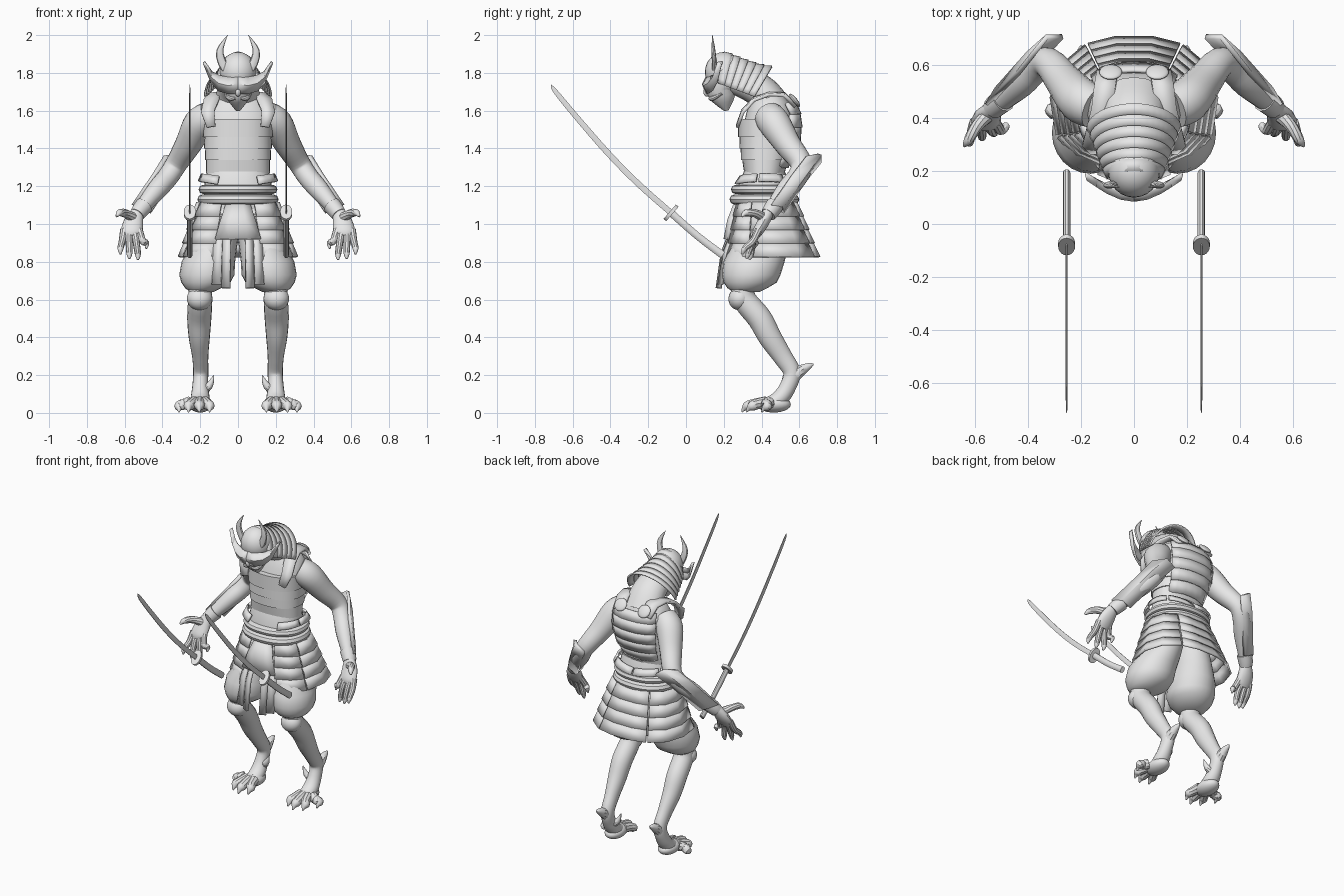
import bpy, bmesh, math
from mathutils import Vector, Matrix

steel = bpy.data.materials.new("plain_grey")
steel.diffuse_color = (0.8, 0.8, 0.8, 1)


def finish(name, bm, mirror=False, thick=0):
    bmesh.ops.recalc_face_normals(bm, faces=bm.faces)
    me = bpy.data.meshes.new(name)
    bm.to_mesh(me)
    bm.free()
    me.materials.append(steel)
    ob = bpy.data.objects.new(name, me)
    bpy.context.collection.objects.link(ob)
    if thick:
        s = ob.modifiers.new("thickness", 'SOLIDIFY')
        s.thickness, s.offset = thick, 0
    if mirror:
        ob.modifiers.new("mirror", 'MIRROR')
    return ob


def loft(name, rings, mirror=False, closed=True, thick=0):
    """Skin a list of point rings; closed rings get end caps."""
    bm = bmesh.new()
    vs = [[bm.verts.new(p) for p in r] for r in rings]
    n = len(vs[0])
    for a, b in zip(vs, vs[1:]):
        for i in range(n if closed else n - 1):
            j = (i + 1) % n
            bm.faces.new((a[i], a[j], b[j], b[i]))
    if closed:
        bm.faces.new(vs[0])
        bm.faces.new(vs[-1])
    return finish(name, bm, mirror, thick)


def smooth_path(pts, k):
    """Catmull-Rom through points of any dimension."""
    p = [pts[0]] + list(pts) + [pts[-1]]
    out = []
    for a, b, c, d in zip(p, p[1:], p[2:], p[3:]):
        for s in range(k):
            t = s / k
            out.append([0.5 * (2*B + (C-A)*t + (2*A-5*B+4*C-D)*t*t + (3*B-A-3*C+D)*t**3)
                        for A, B, C, D in zip(a, b, c, d)])
    return out + [list(pts[-1])]


def tube(name, pts, n=14, k=4, mirror=False):
    """Tapered tube; each point is x, y, z, radius across x, other radius."""
    pts = smooth_path([p if len(p) == 5 else (*p, p[3]) for p in pts], k)
    c = [Vector(p[:3]) for p in pts]
    rings = []
    for i, p in enumerate(pts):
        t = (c[min(i + 1, len(c) - 1)] - c[max(i - 1, 0)]).normalized()
        u = Vector((1, 0, 0))
        u = (u - t * u.dot(t)).normalized()
        w = t.cross(u)
        rings.append([c[i] + u * max(p[3], .001) * math.cos(a) + w * max(p[4], .001) * math.sin(a)
                      for a in (2 * math.pi * j / n for j in range(n))])
    return loft(name, rings, mirror)


def oval(a, cx, cy, z, rx, ry, pw):
    f = lambda v: math.copysign(abs(v) ** pw, v)
    return (cx + rx * f(math.cos(a)), cy + ry * f(math.sin(a)), z)


def stack(name, rows, n=32, pw=.85, mirror=False):
    """Horizontal ovals; each row is z, centre x, centre y, rx, ry."""
    return loft(name, [[oval(2 * math.pi * i / n, cx, cy, z, rx, ry, pw) for i in range(n)]
                       for z, cx, cy, rx, ry in rows], mirror)


def ball(name, c, s, tilt=0, mirror=False):
    bm = bmesh.new()
    bmesh.ops.create_uvsphere(bm, u_segments=24, v_segments=14, radius=1)
    m = Matrix.Translation(c) @ Matrix.Rotation(tilt, 4, 'X') @ Matrix.Diagonal((*s, 1))
    bmesh.ops.transform(bm, matrix=m, verts=bm.verts)
    return finish(name, bm, mirror)


def sheet(name, rows, thick=.012, mirror=False):
    return loft(name, rows, mirror, False, thick)


# Helmet bowl, mask and neck
ball("helmet_bowl", (0, .2, 1.805), (.098, .1, .105))
tube("face_mask", [(0, .21, 1.78, .085, .09), (0, .185, 1.72, .076, .08),
                   (0, .2, 1.66, .056, .062), (0, .215, 1.6, .012)])
ball("mask_nose", (0, .112, 1.7), (.016, .02, .026))
tube("mask_cheek", [(.015, .125, 1.665, .008), (.045, .14, 1.665, .013), (.068, .19, 1.69, .006)], 8, mirror=True)
tube("neck", [(0, .47, 1.6, .13, .1), (0, .41, 1.69, .115, .09), (0, .33, 1.74, .1, .085), (0, .25, 1.77, .08)], 20)


# Neck guard of overlapping arched plates
def arch(t, grow):
    end = Vector((0, .17 + .19 * t, 1.745 - .07 * t))
    apex = Vector((0, .2 + .25 * t, 1.908 - .1 * t + .02 * t ** 4))
    w = (.098 + .07 * t) * grow
    return [end + (apex - end) * grow * math.sin(a) + Vector((w * math.cos(a), 0, 0))
            for a in (math.pi * i / 20 for i in range(21))]


for i in range(6):
    sheet(f"neck_guard_{i}", [arch(i / 6, 1), arch((i + 1) / 6 + .01, 1.045)], .01)

# Forehead crest and horns
crest = [(0, .1, 1.79, 1.69), (.05, .108, 1.775, 1.69), (.1, .13, 1.785, 1.705),
         (.14, .155, 1.805, 1.75), (.18, .18, 1.86, 1.85)]
sheet("forehead_crest", [[(x, y + .015, hi), (x, y - .01, (hi + lo) / 2), (x, y + .01, lo)]
                         for x, y, hi, lo in crest], .012, True)
tube("horn", [(.04, .15, 1.78, .018, .012), (.082, .15, 1.85, .023, .013),
              (.095, .145, 1.92, .018, .011), (.055, .14, 2, .001)], 10, mirror=True)

# Chest armour in stepped bands, shoulders, banded back plate
zs = [1.27, 1.34, 1.4, 1.46, 1.555]
rows = []
for a, b in zip(zs, zs[1:]):
    for z, g in ((a, .007), (b, 0)):
        t = (z - 1.27) / .285
        rows.append((z, 0, .415 + .02 * t, .163 + .022 * t + g, .1 + .06 * t ** .7 + g))
stack("chest_armour", rows)
stack("shoulders", [(1.5, 0, .44, .18, .14), (1.59, 0, .445, .18, .125),
                    (1.65, 0, .445, .145, .1), (1.69, 0, .44, .09, .075)])
back = [(1.3, .53, .13), (1.37, .57, .145), (1.44, .595, .155), (1.51, .605, .16), (1.58, .6, .16), (1.64, .578, .15)]
for i, (lo, hi) in enumerate(zip(back, back[1:])):
    sheet(f"back_plate_{i}", [[(s * w, y + g - .05 * abs(s) ** 3, z) for s in (-1, -.75, -.35, 0, .35, .75, 1)]
                              for (z, y, w), g in ((lo, .006), (hi, 0))], .014)
strap = [(.272, 1.52, .12, .165), (.3, 1.6, .125, .195), (.36, 1.665, .1, .18),
         (.44, 1.695, .08, .16), (.52, 1.69, .07, .15), (.58, 1.63, .06, .14)]
sheet("shoulder_strap", [[(a, y, z), (b, y, z - .01)] for y, z, a, b in strap], .018, True)
ball("back_disc", (.088, .575, 1.655), (.043, .043, .014), -.9, True)

# Waist flange and rope sash
stack("waist", [(1.08, 0, .42, .18, .14), (1.2, 0, .415, .18, .14), (1.3, 0, .415, .16, .1)])
for i, (a0, a1) in enumerate([(-62, -12), (-8, 35), (40, 89)]):
    ang = [math.radians(a0 + (a1 - a0) * j / 4) for j in range(5)]
    sheet(f"waist_flange_{i}", [[oval(a, 0, .415, z + .025 * abs(math.cos(a)), rx, ry, .85) for a in ang]
                                for z, rx, ry in ((1.24, .19, .14), (1.2, .207, .17))], .014, True)
for i, (z, rx, ry, r) in enumerate([(1.183, .185, .153, .024), (1.13, .188, .158, .027)]):
    loft(f"sash_{i}", [[oval(2 * math.pi * j / 36, 0, .415, z + r * math.sin(b), rx + r * math.cos(b),
                             ry + r * math.cos(b), .9) for j in range(36)]
                       for b in (-1.57, -.8, 0, .8, 1.57)])

# Skirt panels of flared, angular bands
for nm, a0, a1, mir in (("back", 60, 120, False), ("side", -24, 58, True), ("front", -70, -26, True)):
    seg = 2 if nm == "front" else 3
    ang = [math.radians(a0 + (a1 - a0) * j / seg) for j in range(seg + 1)]
    for i in range(4):
        pair = []
        for t, g in ((i / 4, 0), ((i + 1) / 4 + .015, .008)):
            pair.append([oval(a, 0, .425 + .03 * t, 1.115 - .285 * t, .215 + .09 * t + g,
                              .16 + .085 * t + g, .85) for a in ang])
        sheet(f"skirt_{nm}_{i}", pair, .012, mir)

# Front apron and hanging strips
sheet("front_apron", [[(s * w, y + .03 * abs(s), z) for s in (-1, -.4, .4, 1)]
                      for z, y, w in ((1.11, .25, .06), (1.02, .215, .09), (.92, .195, .12))], .018)
for i, (x0, x1, zb) in enumerate([(.04, .08, .66), (.085, .13, .68)]):
    sheet(f"hanging_strip_{i}", [[(x0 * k, y + .01 * i, z), (x1 * k, y + .02 + .01 * i, z)]
                                 for z, y, k in ((1.05, .27, .9), (.85, .19, 1), (zb, .163, 1.05))], .014, True)

# Baggy trousers
stack("trouser_leg", [(1.1, .07, .42, .1, .12), (.98, .1, .41, .11, .14), (.88, .13, .39, .125, .15),
                      (.8, .157, .36, .142, .162), (.73, .165, .345, .146, .155), (.69, .17, .34, .13, .14),
                      (.66, .185, .325, .095, .105), (.64, .19, .32, .06, .07)], 24, 1, True)

# Clawed legs
tube("shin", [(.2, .3, .68, .06), (.2, .31, .6, .064), (.205, .39, .5, .064, .066),
              (.205, .445, .4, .056, .062), (.2, .51, .3, .043, .052), (.197, .56, .215, .04, .046),
              (.2, .54, .14, .042, .044), (.2, .5, .08, .05, .045), (.2, .45, .05, .05, .04)], 18, mirror=True)
ball("knee_pad", (.203, .285, .605), (.068, .06, .062), -.4, True)
tube("heel_spur", [(.2, .55, .18, .035, .04), (.2, .61, .225, .03, .03), (.2, .655, .25, .016), (.2, .675, .257, .004)],
     10, mirror=True)
tube("dewclaw", [(.18, .53, .12, .025), (.148, .52, .15, .018), (.128, .515, .2, .002)], 10, mirror=True)
ball("foot_pad", (.2, .465, .045), (.06, .09, .043), 0, True)
for i, (x, y) in enumerate([(.15, .32), (.205, .295), (.262, .32), (.312, .4)]):
    bx, by = .2 + (x - .2) * .5, .44 + (y - .4) * .2
    tube(f"toe_{i}", [(bx, by, .055, .033), ((bx + x) / 2, (by + y) / 2 + .005, .047, .029),
                      (x, y + .03, .036, .027), (x, y + .012, .022, .014), (x, y, .004, .003)], 10, mirror=True)

# Arms with forearm guards
tube("arm", [(.15, .44, 1.57, .08), (.205, .47, 1.53, .085), (.265, .54, 1.42, .07), (.325, .61, 1.32, .058),
             (.37, .59, 1.25, .055), (.43, .53, 1.18, .053), (.53, .44, 1.06, .034)], 18, mirror=True)
sheet("forearm_guard", [[(.27, .71, 1.33), (.33, .708, 1.37), (.385, .64, 1.36)],
                        [(.33, .645, 1.25), (.4, .645, 1.28), (.44, .57, 1.27)],
                        [(.46, .51, 1.06), (.52, .51, 1.09), (.555, .45, 1.1)]], .02, True)
tube("wrist_cuff", [(.495, .47, 1.1, .048), (.52, .45, 1.07, .045), (.535, .435, 1.05, .041)], 12, 2, True)

# Hands
tube("palm", [(.53, .44, 1.07, .032, .03), (.553, .41, 1.01, .052, .032), (.563, .38, .96, .056, .028),
              (.565, .37, .935, .04, .02)], 14, mirror=True)
for i, (bx, tx, ty, tz) in enumerate([(.525, .485, .36, .87), (.55, .53, .335, .81),
                                      (.578, .575, .32, .815), (.603, .622, .3, .84)]):
    tube(f"finger_{i}", [(bx, .385, .97, .021), ((bx + tx) / 2, .355, .91, .019),
                         (tx, ty + .01, tz + .03, .016), (tx, ty, tz, .005)], 10, mirror=True)
tube("thumb", [(.55, .415, 1.03, .028), (.595, .37, 1.055, .023), (.625, .32, 1.06, .019), (.643, .295, 1.04, .006)],
     10, mirror=True)

# Pair of curved swords
tube("sword_blade", [(.255, -.08, 1.06, .004, .018), (.255, -.25, 1.21, .004, .018),
                     (.255, -.41, 1.372, .004, .018), (.255, -.57, 1.555, .004, .017),
                     (.255, -.69, 1.7, .003, .014), (.255, -.715, 1.738, .001)], 6, mirror=True)
tube("sword_handle", [(.255, .195, .835, .014, .021), (.255, .06, .937, .014, .02), (.255, -.08, 1.06, .014, .02)],
     10, mirror=True)
tube("sword_guard", [(.255, -.072, 1.053, .032, .05), (.255, -.086, 1.065, .032, .05)], 20, 1, True)

# Smooth shading with crisp edges
for ob in bpy.context.collection.objects:
    ob.select_set(True)
    bpy.context.view_layer.objects.active = ob
bpy.ops.object.shade_smooth_by_angle(angle=math.radians(35))
